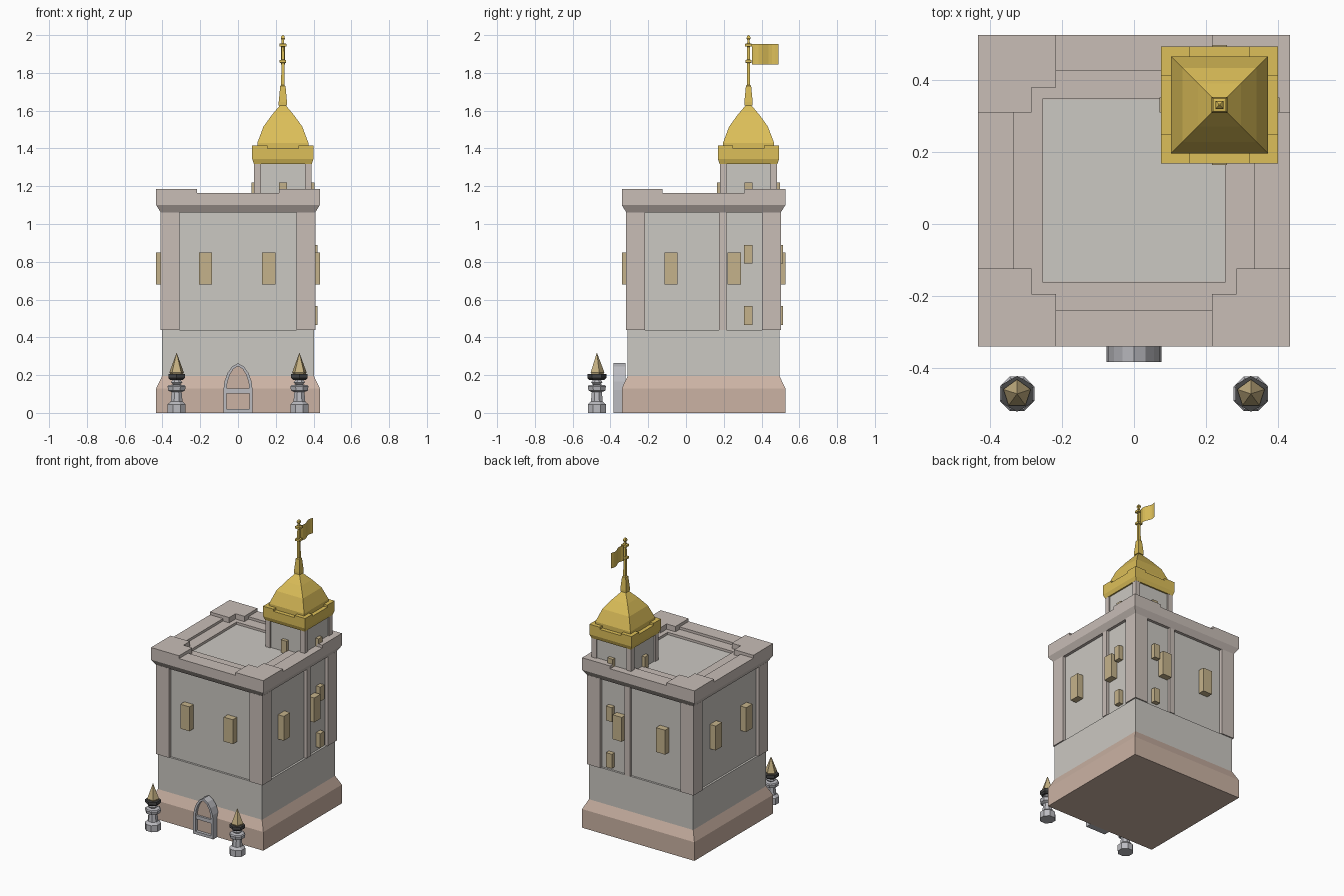
import bpy, bmesh
from math import sin, cos, pi, sqrt

if "Cube" in bpy.data.objects:
    bpy.data.objects.remove(bpy.data.objects["Cube"])

CY = 0.093                # building centre (x = 0)
TX, TY = 0.2375, 0.331    # turret centre


def material(name, rgb):
    m = bpy.data.materials.new(name)
    m.diffuse_color = (*rgb, 1)
    m.use_nodes = True
    m.node_tree.nodes["Principled BSDF"].inputs["Base Color"].default_value = m.diffuse_color
    return m


WALL = material("wall_stone", (0.60, 0.58, 0.54))
TRIM = material("trim_stone", (0.58, 0.51, 0.47))
BROWN = material("brown_stone", (0.60, 0.45, 0.37))
GOLD = material("gold", (0.72, 0.52, 0.10))
GLASS = material("window_tan", (0.56, 0.45, 0.26))
IRON = material("black_iron", (0.06, 0.06, 0.06))
GREY = material("grey_stone", (0.50, 0.50, 0.53))
BRASS = material("lamp_brass", (0.55, 0.43, 0.22))


def finish(bm, name, mat):
    bmesh.ops.recalc_face_normals(bm, faces=bm.faces)
    me = bpy.data.meshes.new(name)
    bm.to_mesh(me)
    bm.free()
    me.materials.append(mat)
    ob = bpy.data.objects.new(name, me)
    bpy.context.collection.objects.link(ob)
    return ob


def stack(name, x, y, prof, mat, n=4, rot=pi / 4):
    """Loft regular n-gon rings; for squares the radius is the half width."""
    bm = bmesh.new()
    k = sqrt(2) if n == 4 else 1
    rings = [[bm.verts.new((x + k * r * cos(rot + 2 * pi * i / n),
                            y + k * r * sin(rot + 2 * pi * i / n), z)) for i in range(n)]
             for r, z in prof]
    for a, b in zip(rings, rings[1:]):
        for i in range(n):
            j = (i + 1) % n
            bm.faces.new((a[i], a[j], b[j], b[i]))
    bm.faces.new(rings[0][::-1])
    bm.faces.new(rings[-1])
    return finish(bm, name, mat)


def prism(name, outline, z0, z1, mat):
    bm = bmesh.new()
    f = bm.faces.new([bm.verts.new((x, y, z0)) for x, y in outline])
    up = bmesh.ops.extrude_face_region(bm, geom=[f])["geom"]
    bmesh.ops.translate(bm, vec=(0, 0, z1 - z0),
                        verts=[v for v in up if isinstance(v, bmesh.types.BMVert)])
    return finish(bm, name, mat)


def box(name, x0, x1, y0, y1, z0, z1, mat):
    return prism(name, [(x0, y0), (x1, y0), (x1, y1), (x0, y1)], z0, z1, mat)


def on_side(name, side, a0, a1, d0, d1, z0, z1, mat, cx=0, cy=CY):
    """Box on a wall: a = position along the wall, d = distance from the centre."""
    if side in "LR":
        s = 1 if side == "R" else -1
        xs = sorted((s * d0, s * d1))
        box(name, cx + xs[0], cx + xs[1], cy + a0, cy + a1, z0, z1, mat)
    else:
        s = 1 if side == "B" else -1
        ys = sorted((s * d0, s * d1))
        box(name, cx + a0, cx + a1, cy + ys[0], cy + ys[1], z0, z1, mat)


# Main tower: plinth, lower wall, recessed upper wall, cornice with sunken roof
stack("plinth", 0, CY, [(.433, 0), (.433, .13), (.402, .195)], BROWN)
stack("lower_wall", 0, CY, [(.402, .195), (.402, .44)], WALL)
stack("upper_wall", 0, CY, [(.388, .44), (.388, 1.07)], WALL)
stack("cornice_and_roof", 0, CY,
      [(.408, 1.06), (.433, 1.10), (.433, 1.165), (.333, 1.165), (.333, 1.148),
       (.254, 1.148), (.254, 1.13)], TRIM)
stack("roof_floor", 0, CY, [(.253, 1.12), (.253, 1.132)], WALL)

# Corner pilasters and raised roof corners
corner = [(.433, .433), (.217, .433), (.217, .287), (.285, .287), (.285, .217), (.433, .217)]
for sx in (-1, 1):
    for sy in (-1, 1):
        xs, ys = sorted((sx * .31, sx * .41)), sorted((sy * .31, sy * .41))
        box("corner_pilaster", *xs, CY + ys[0], CY + ys[1], .44, 1.062, TRIM)
        prism("roof_corner", [(sx * x, CY + sy * y) for x, y in corner], 1.14, 1.185, TRIM)

# Windows on all sides; turret bay strip and small windows on the right and back
for side in "FBLR":
    for c in (-.172, .163):
        on_side("window", side, c - .035, c + .035, .38, .433, .68, .85, GLASS)
for side in "RB":
    on_side("thin_pilaster", side, .082, .122, .38, .408, .44, 1.062, TRIM)
    for z in (.465, .79):
        on_side("small_window", side, .213, .258, .38, .42, z, z + .1, GLASS)

# Turret with corner posts, windows, gold ring and dome
stack("turret_wall", TX, TY, [(.143, 1.13), (.143, 1.33)], WALL)
for sx in (-1, 1):
    for sy in (-1, 1):
        px, py = TX + sx * .134, TY + sy * .134
        stack("turret_post", px, py, [(.018, 1.13), (.018, 1.325)], TRIM)
        stack("gold_ring_corner", TX + sx * .122, TY + sy * .122,
              [(.0405, 1.39), (.0405, 1.415)], GOLD)
for side in "FBLR":
    on_side("turret_window", side, -.021, .021, .13, .167, 1.12, 1.22, GLASS, TX, TY)
stack("gold_ring", TX, TY, [(.153, 1.318), (.1625, 1.345), (.1625, 1.40)], GOLD)
stack("dome", TX, TY, [(.135, 1.39), (.135, 1.43), (.103, 1.515), (.06, 1.575), (.012, 1.632)], GOLD)
stack("spire", TX, TY,
      [(.022, 1.628), (.022, 1.645), (.014, 1.73), (.009, 1.735), (.008, 1.852), (.017, 1.854),
       (.017, 1.868), (.008, 1.87), (.007, 1.938), (.018, 1.94), (.018, 1.954), (.007, 1.956),
       (.006, 1.973), (.011, 1.982), (.008, 1.994), (.002, 2.0)], GOLD)

# Wavy flag, a single thin sheet
bm = bmesh.new()
cols = [[bm.verts.new((TX + .01 * sin(i / 8 * 2 * pi), TY + .018 + .14 * i / 8, z))
         for z in (1.845, 1.952)] for i in range(9)]
for a, b in zip(cols, cols[1:]):
    bm.faces.new((a[0], b[0], b[1], a[1]))
finish(bm, "flag", GOLD)

# Pointed door: arch frame, panel, crossbar
half = [(.077, 0), (.077, .12), (.072, .165), (.056, .21), (.032, .245)]
outer = half + [(0, .263)] + [(-x, z) for x, z in half[::-1]]
inner = [(x * .78, .02 + z * .865) for x, z in outer]
bm = bmesh.new()
loops = [[bm.verts.new((x, y, z)) for x, z in pts]
         for pts, y in ((outer, -.383), (inner, -.383), (inner, -.32), (outer, -.32))]
n = len(outer)
for a, b in zip(loops, loops[1:] + loops[:1]):
    for i in range(n):
        j = (i + 1) % n
        bm.faces.new((a[i], a[j], b[j], b[i]))
finish(bm, "door_frame", GREY)
bm = bmesh.new()
bm.faces.new([bm.verts.new((x, -.362, z)) for x, z in inner])
finish(bm, "door_panel", BROWN)
box("door_crossbar", -.062, .062, -.376, -.33, .103, .128, GREY)

# Lamp posts either side of the entrance
for x in (-.325, .325):
    stack("lamp_post", x, -.472,
          [(.052, 0), (.052, .045), (.034, .06), (.029, .11), (.048, .118), (.052, .14), (.046, .147),
           (.02, .15), (.033, .162), (.018, .18)], GREY, 8, pi / 8)
    stack("lamp_collar", x, -.472, [(.04, .175), (.05, .185), (.05, .205), (.03, .207)],
          IRON, 6, pi / 6)
    stack("lamp_flame", x, -.472, [(.033, .2), (.04, .215), (.001, .317)], BRASS, 5, pi / 2)
